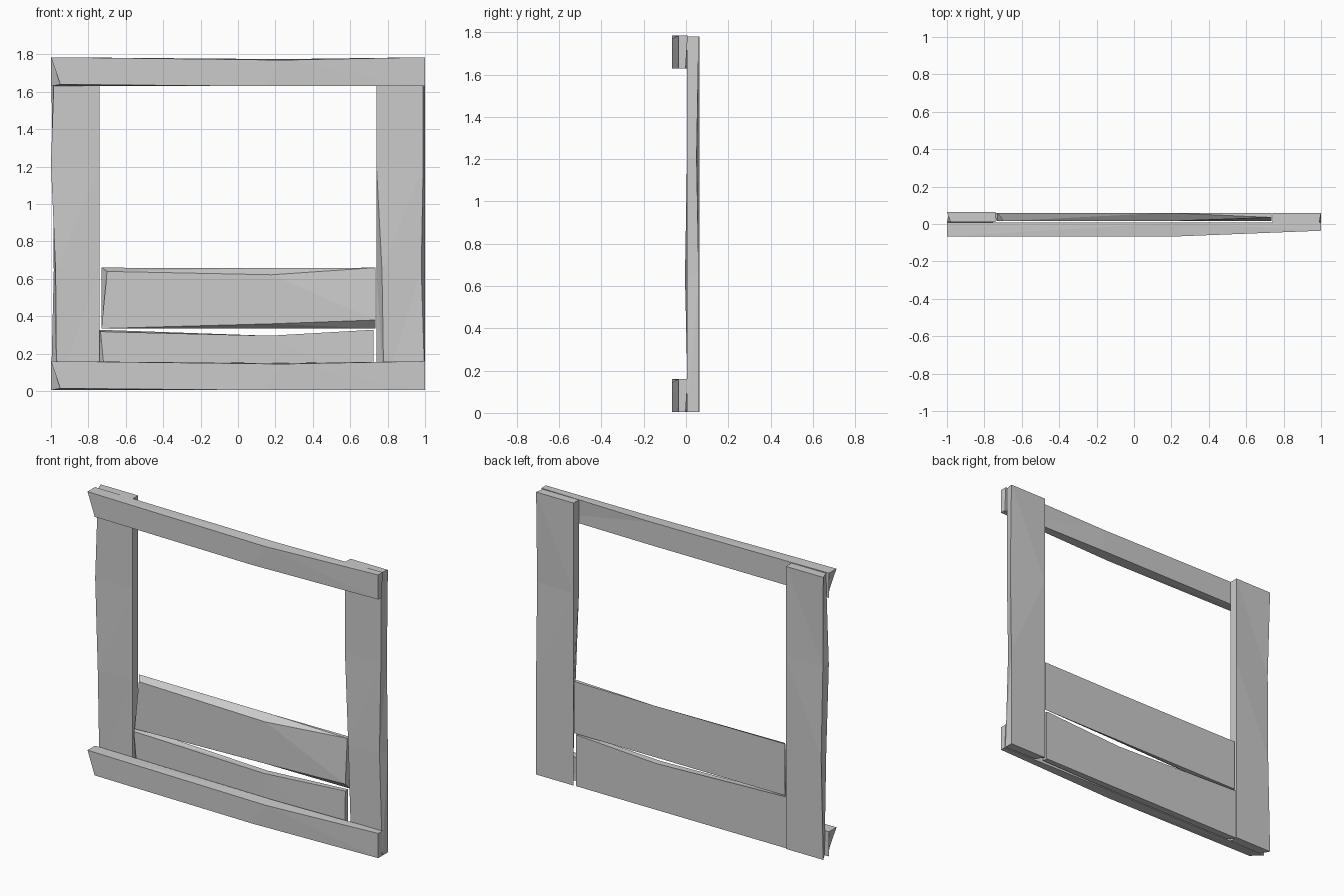
import bpy
import bmesh
from mathutils import Vector

old = bpy.data.objects.get("Cube")
if old:
    bpy.data.objects.remove(old, do_unlink=True)

# Single plain grey finish
grey = bpy.data.materials.new("plain_grey")
grey.use_nodes = True
colour = (0.6, 0.6, 0.6, 1)
grey.diffuse_color = colour
shader = next(n for n in grey.node_tree.nodes if n.type == "BSDF_PRINCIPLED")
shader.inputs["Base Color"].default_value = colour

CORNERS = ("front low", "back low", "back high", "front high")


def plank(name, low, high, axis, stations, warps):
    """Box sliced along an axis (0 = x, 2 = z); warps move named corners.

    Each warp is keyed by "station side edge", where edge is across the plank.
    """
    across = 2 - axis
    names = list(stations)
    bm = bmesh.new()
    rings = []
    for station in names:
        ring = []
        for corner in CORNERS:
            side, edge = corner.split()
            p = Vector((0, 0, 0))
            p[axis] = low[axis] + stations[station] * (high[axis] - low[axis])
            p[1] = low[1] if side == "front" else high[1]
            p[across] = low[across] if edge == "low" else high[across]
            p += Vector(warps.get(station + " " + corner, (0, 0, 0)))
            ring.append(bm.verts.new(p))
        rings.append(ring)
    for a, b in zip(rings, rings[1:]):
        for i in range(4):
            j = (i + 1) % 4
            bm.faces.new((a[i], a[j], b[j], b[i]))
    bm.faces.new(rings[0])
    bm.faces.new(rings[-1])
    bmesh.ops.triangulate(bm, faces=bm.faces[:])
    bmesh.ops.recalc_face_normals(bm, faces=bm.faces[:])
    mesh = bpy.data.meshes.new(name)
    bm.to_mesh(mesh)
    bm.free()
    mesh.materials.append(grey)
    obj = bpy.data.objects.new(name, mesh)
    bpy.context.collection.objects.link(obj)
    return obj


across_stations = {"start": 0, "middle": 0.62, "end": 1}
upright_stations = {"start": 0, "lower": 0.36, "upper": 0.68, "end": 1}

# Two matching front rails with crooked ends
rail_warps = {
    "start front low": (0.05, 0, 0.01),
    "middle front high": (0, 0, -0.015),
    "middle back high": (0, 0, -0.01),
    "middle front low": (-0.1, 0, 0),
    "end front low": (0, 0.03, 0),
    "end front high": (0, 0.03, 0),
    "end back low": (0, -0.01, 0),
}
for name, base in (("bottom_rail", 0.005), ("top_rail", 1.63)):
    plank(name, (-1, -0.066, base), (1, 0.008, base + 0.155), 0,
          across_stations, rail_warps)

# Upright posts behind the rails
plank("right_post", (-1, 0.01, 0.005), (-0.74, 0.065, 1.78), 2,
      upright_stations, {
          "start front low": (0.03, 0, 0),
          "lower front low": (0.025, -0.01, 0),
          "lower back low": (0.015, 0, 0),
          "upper back low": (0.01, -0.01, 0),
          "end front low": (0.02, 0, 0),
      })
plank("left_post", (0.74, 0.005, 0.005), (1, 0.06, 1.78), 2,
      upright_stations, {
          "start front low": (0.04, 0.005, 0),
          "lower front low": (0.03, -0.01, 0),
          "lower front high": (-0.02, 0, 0),
          "upper front high": (-0.01, 0, 0),
          "upper back high": (0, -0.01, 0),
          "end front high": (-0.01, 0, 0),
      })

# Two boards filling the lower part of the opening
plank("upper_board", (-0.73, 0.015, 0.335), (0.735, 0.06, 0.66), 0,
      across_stations, {
          "start front high": (0.03, 0, -0.02),
          "middle front high": (0, 0, -0.038),
          "middle back high": (0, 0, -0.003),
          "middle front low": (0, 0, 0.025),
          "end front low": (0, 0, 0.045),
          "end front high": (0, 0.02, 0),
      })
plank("lower_board", (-0.745, 0.015, 0.005), (0.725, 0.058, 0.328), 0,
      across_stations, {
          "start front low": (0.04, 0, 0),
          "start front high": (0.01, 0, -0.01),
          "middle front high": (0, 0, -0.032),
          "middle back high": (0, 0, -0.032),
          "end front high": (0, 0.015, 0),
          "end front low": (0, 0.01, 0),
      })
